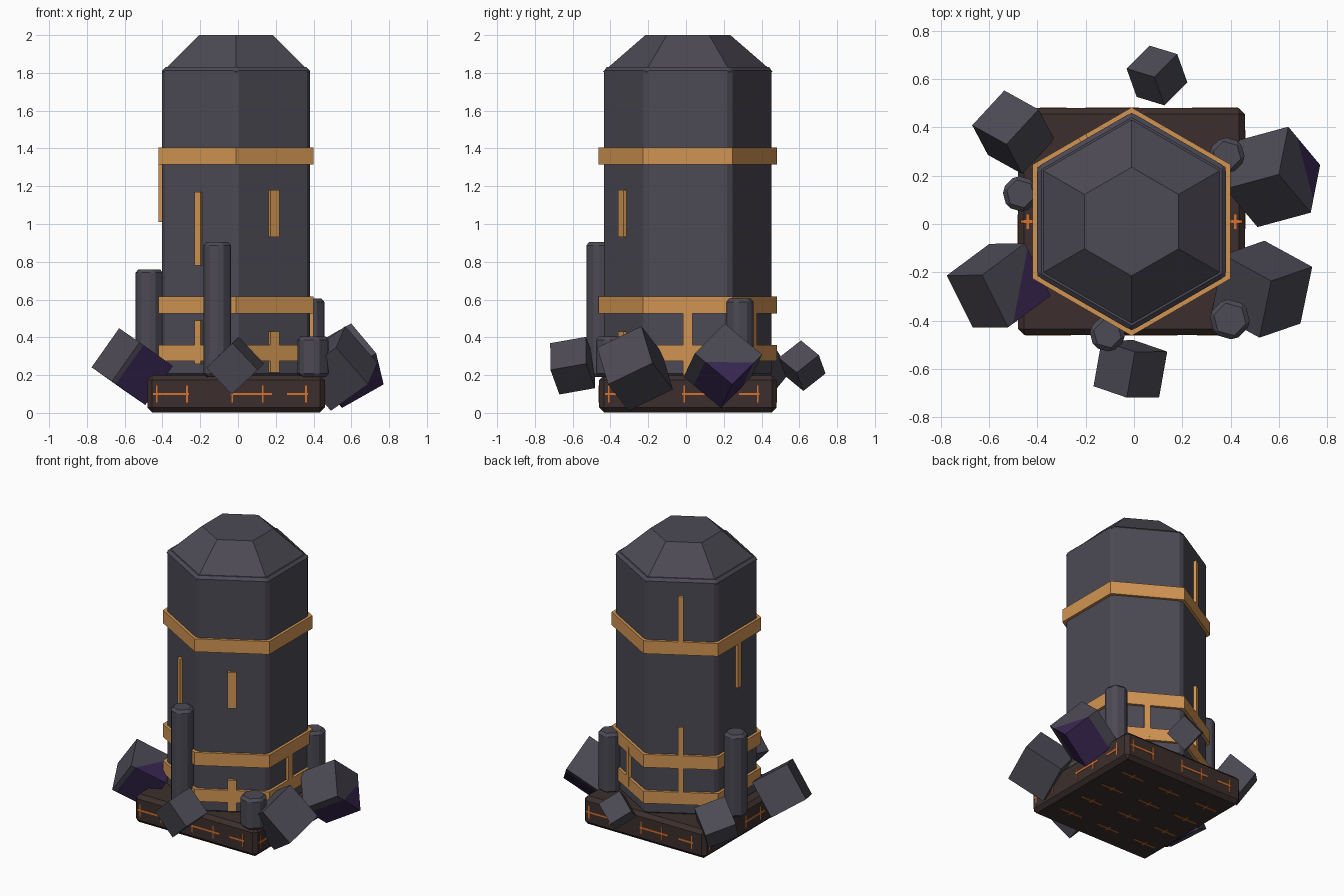
import bpy, bmesh, math
from mathutils import Vector, Matrix

if "Cube" in bpy.data.objects:
    bpy.data.objects.remove(bpy.data.objects["Cube"])

CX, CY = -0.01, 0.01          # axis of the tower
HEX = math.pi / 6             # puts hexagon corners on the y axis


def material(name, rgb):
    m = bpy.data.materials.new(name)
    m.diffuse_color = (*rgb, 1)
    m.use_nodes = True
    m.node_tree.nodes["Principled BSDF"].inputs["Base Color"].default_value = m.diffuse_color
    return m


SLATE = material("slate", (0.072, 0.067, 0.088))
TAN = material("tan_metal", (0.64, 0.30, 0.085))
BROWN = material("dark_brown", (0.045, 0.028, 0.026))
ORANGE = material("glowing_orange", (0.68, 0.16, 0.025))
PURPLE = material("deep_purple", (0.04, 0.02, 0.085))


def finish(name, bm, mats, bevel=0):
    bmesh.ops.recalc_face_normals(bm, faces=bm.faces)
    me = bpy.data.meshes.new(name)
    bm.to_mesh(me)
    bm.free()
    for m in mats:
        me.materials.append(m)
    ob = bpy.data.objects.new(name, me)
    bpy.context.collection.objects.link(ob)
    if bevel:
        b = ob.modifiers.new("bevel", 'BEVEL')
        b.width, b.segments = bevel, 1
        b.limit_method, b.angle_limit = 'ANGLE', math.radians(30)
    return ob


def prism(name, x, y, z0, z1, r0, r1, mat, bevel=0, turn=HEX):
    bm = bmesh.new()
    bmesh.ops.create_cone(bm, cap_ends=True, segments=6, radius1=r0, radius2=r1, depth=z1 - z0,
                          matrix=Matrix.Translation((x, y, (z0 + z1) / 2)) @ Matrix.Rotation(turn, 4, 'Z'))
    # make sure the first corner points along the y axis when turn is HEX
    if turn == HEX:
        top = max(v.co.y - y for v in bm.verts)
        if top < 0.95 * max(r0, r1):
            bmesh.ops.rotate(bm, verts=bm.verts, cent=(x, y, 0), matrix=Matrix.Rotation(HEX, 3, 'Z'))
    return finish(name, bm, [mat], bevel)


def add_box(bm, mat, size):
    bmesh.ops.create_cube(bm, size=1, matrix=mat @ Matrix.Diagonal((*size, 1)))


def ring(name, z0, z1, r_in, r_out):
    bm = bmesh.new()
    loops = []
    for r, z in ((r_in, z0), (r_out, z0), (r_out, z1), (r_in, z1)):
        loops.append([bm.verts.new((CX + r * math.sin(k * math.pi / 3),
                                    CY + r * math.cos(k * math.pi / 3), z)) for k in range(6)])
    for i in range(4):
        a, b = loops[i], loops[(i + 1) % 4]
        for k in range(6):
            j = (k + 1) % 6
            bm.faces.new((a[k], a[j], b[j], b[k]))
    return finish(name, bm, [TAN])


# square base slab
bm = bmesh.new()
add_box(bm, Matrix.Translation((CX, CY, 0.101)), (0.94, 0.94, 0.196))
finish("base", bm, [BROWN], 0.025)

# glowing cracks on the four sides, the underside and the top edges
bm = bmesh.new()
for k in range(4):
    side = Matrix.Translation((CX, CY, 0)) @ Matrix.Rotation(k * math.pi / 2, 4, 'Z')
    for x0, x1 in ((-0.44, -0.25), (-0.03, 0.19), (0.27, 0.38)):
        add_box(bm, side @ Matrix.Translation(((x0 + x1) / 2, -0.47, 0.1)), (x1 - x0, 0.005, 0.013))
    for x in (-0.42, -0.26, -0.02, 0.14, 0.37):
        add_box(bm, side @ Matrix.Translation((x, -0.47, 0.1)), (0.008, 0.005, 0.09))
for y in (-0.3, -0.1, 0.1, 0.3):
    for x in (-0.32, -0.02, 0.28):
        spot = Matrix.Translation((CX + x, CY + y, 0.003))
        add_box(bm, spot, (0.17, 0.012, 0.004))
        add_box(bm, spot, (0.01, 0.05, 0.004))
for x in (-0.43, 0.43):
    spot = Matrix.Translation((CX + x, CY, 0.2))
    add_box(bm, spot, (0.06, 0.012, 0.004))
    add_box(bm, spot, (0.01, 0.06, 0.004))
finish("base_cracks", bm, [ORANGE])

# tower body and faceted cap
prism("tower", CX, CY, 0.19, 1.83, 0.452, 0.452, SLATE, 0.018)
prism("cap", CX, CY, 1.805, 2.0, 0.45, 0.225, SLATE)

# metal bands
for name, z0, z1 in (("lower_band", 0.275, 0.36), ("middle_band", 0.525, 0.615), ("upper_band", 1.315, 1.405)):
    ring(name, z0, z1, 0.445, 0.473)

# vertical metal strips: face direction in degrees, bottom, top, width
strips = [(-60, 0.93, 1.18, 0.055), (-60, 0.215, 0.43, 0.055),
          (-120, 0.78, 1.17, 0.035), (-120, 0.26, 0.49, 0.035),
          (180, 1.01, 1.33, 0.035), (0, 0.2, 0.54, 0.05),
          (120, 1.36, 1.72, 0.035), (120, 0.3, 0.81, 0.035),
          (60, 0.3, 0.57, 0.04)]
for deg, z0, z1, w in strips:
    bm = bmesh.new()
    place = Matrix.Translation((CX, CY, 0)) @ Matrix.Rotation(math.radians(deg), 4, 'Z')
    add_box(bm, place @ Matrix.Translation((0.395, 0, (z0 + z1) / 2)), (0.03, w, z1 - z0))
    finish("metal_strip", bm, [TAN])

# small hexagonal posts around the tower
for x, y, top, r in ((-0.11, -0.455, 0.905, 0.08), (-0.47, 0.125, 0.76, 0.08),
                     (0.385, 0.285, 0.605, 0.08), (0.397, -0.395, 0.405, 0.09)):
    prism("post", x, y, 0.19, top, r, r, SLATE, 0.018, 0.25)


# tumbled cubes: centre, size, two edge directions, optional purple cut
def rubble(centre, size, u, v, cut=None):
    a = Vector(u).normalized()
    b = Vector(v)
    b = (b - a * b.dot(a)).normalized()
    c = a.cross(b)
    rot = Matrix((a, b, c)).transposed()
    bm = bmesh.new()
    bmesh.ops.create_cube(bm, size=size, matrix=Matrix.Translation(centre) @ rot.to_4x4())
    if cut:
        n, off = Vector(cut[0]).normalized(), cut[1]
        at = Vector(centre) + n * off
        bmesh.ops.bisect_plane(bm, geom=bm.verts[:] + bm.edges[:] + bm.faces[:], plane_co=at, plane_no=n)
        for f in bm.faces:
            f.material_index = int((f.calc_center_median() - at).dot(n) > 0)
    finish("rubble_cube", bm, [SLATE, PURPLE] if cut else [SLATE])


rubble((0.095, 0.615, 0.25), 0.155, (0.61, 0.61, -0.5), (0.74, -0.23, 0.63))
rubble((-0.50, 0.38, 0.235), 0.205, (0.665, 0.72, -0.3), (0.69, -0.37, 0.6))
rubble((0.575, 0.195, 0.25), 0.26, (0.85, 0.23, 0.48), (0.51, -0.61, -0.61), ((0.66, 0.15, -1.25), 0.05))
rubble((0.53, -0.27, 0.235), 0.265, (0.75, -0.41, 0.53), (-0.187, -0.89, -0.43))
rubble((-0.56, -0.255, 0.245), 0.253, (0.70, 0.52, -0.497), (0.58, 0.01, 0.813), ((1.12, -0.33, -0.79), 0.02))
rubble((-0.015, -0.6, 0.25), 0.195, (0.17, 0.96, 0.17), (-0.66, 0, 0.7))
